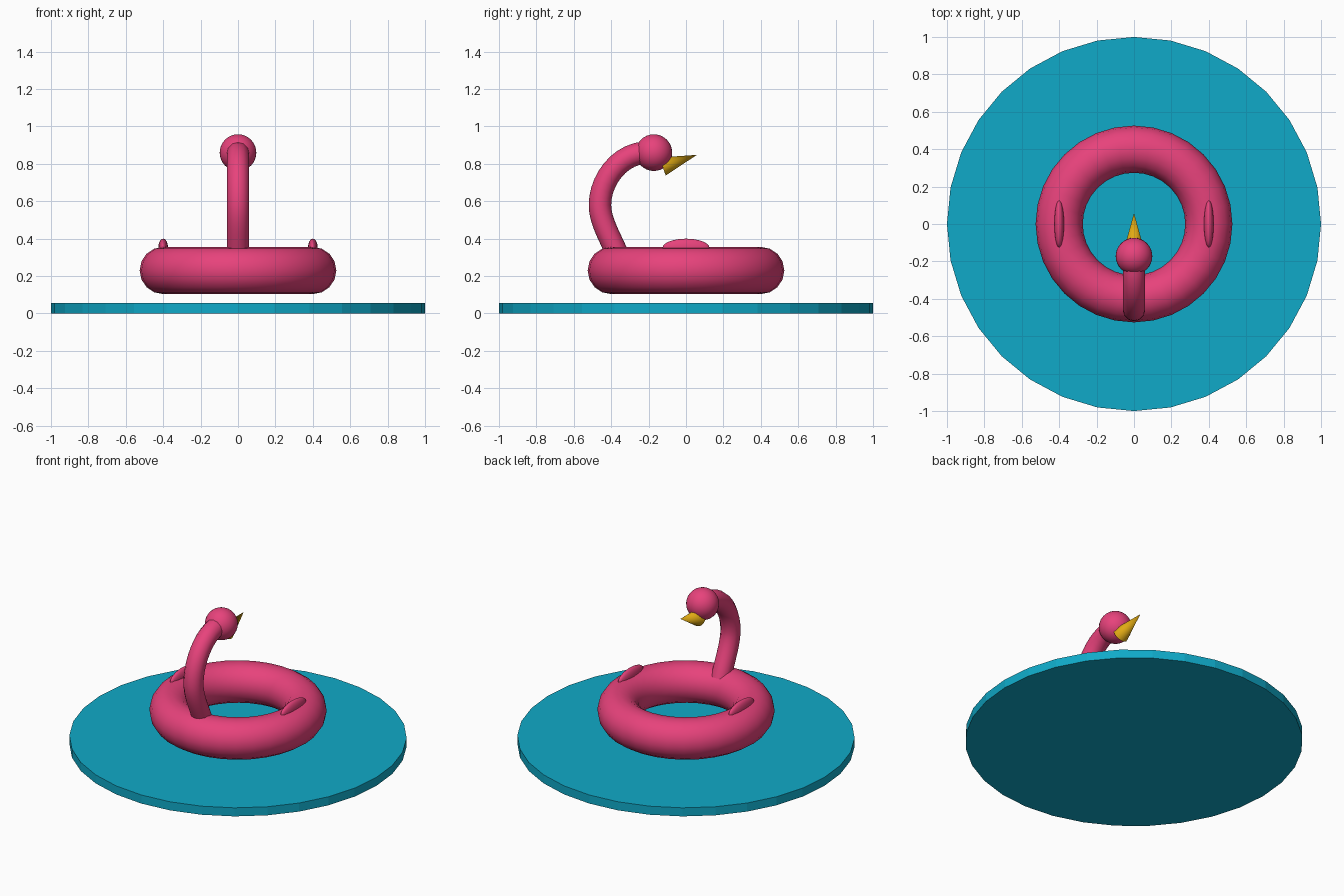
import bpy, math
from mathutils import Vector

if "Cube" in bpy.data.objects:
    bpy.data.objects.remove(bpy.data.objects["Cube"])


def make_material(name, rgb):
    mat = bpy.data.materials.new(name)
    mat.use_nodes = True
    mat.diffuse_color = (*rgb, 1)
    mat.node_tree.nodes["Principled BSDF"].inputs["Base Color"].default_value = (*rgb, 1)
    return mat


pink = make_material("pink", (0.80, 0.055, 0.20))
blue = make_material("water_blue", (0.005, 0.40, 0.58))
yellow = make_material("beak_yellow", (0.74, 0.40, 0.007))


def finish(name, mat, angle=60):
    obj = bpy.context.object
    obj.name = name
    obj.data.materials.append(mat)
    bpy.ops.object.transform_apply(location=False, rotation=True, scale=True)
    bpy.ops.object.shade_smooth_by_angle(angle=math.radians(angle))
    return obj


# Water disc
bpy.ops.mesh.primitive_cylinder_add(vertices=32, radius=1, depth=0.056, location=(0, 0, 0.028))
finish("water_disc", blue, 5)

# Inflatable ring
bpy.ops.mesh.primitive_torus_add(major_radius=0.4, minor_radius=0.126, major_segments=32,
                                 minor_segments=16, location=(0, 0, 0.23))
finish("float_ring", pink)

# Wings
for side, x in (("left", 0.4), ("right", -0.4)):
    bpy.ops.mesh.primitive_uv_sphere_add(segments=24, ring_count=16, radius=1, location=(x, 0, 0.35))
    bpy.context.object.scale = (0.026, 0.126, 0.05)
    finish(side + "_wing", pink)

# Curved neck: point, incoming handle, outgoing handle as (y, z)
path = [((-0.36, 0.30), (-0.34, 0.25), (-0.40, 0.40)),
        ((-0.46, 0.58), (-0.46, 0.49), (-0.46, 0.71)),
        ((-0.22, 0.86), (-0.36, 0.85), (-0.18, 0.86))]
curve = bpy.data.curves.new("neck", "CURVE")
curve.dimensions = "3D"
curve.bevel_depth = 0.06
curve.bevel_resolution = 4
curve.resolution_u = 10
curve.use_fill_caps = True
spline = curve.splines.new("BEZIER")
spline.bezier_points.add(len(path) - 1)
for point, (co, before, after) in zip(spline.bezier_points, path):
    point.co = (0, *co)
    point.handle_left = (0, *before)
    point.handle_right = (0, *after)
neck = bpy.data.objects.new("neck", curve)
bpy.context.collection.objects.link(neck)
bpy.ops.object.select_all(action="DESELECT")
neck.select_set(True)
bpy.context.view_layer.objects.active = neck
bpy.ops.object.convert(target="MESH")
finish("neck", pink)

# Head
bpy.ops.mesh.primitive_uv_sphere_add(segments=32, ring_count=16, radius=0.098, location=(0, -0.172, 0.86))
finish("head", pink)

# Beak
tip, base = Vector((0, 0.058, 0.848)), Vector((0, -0.125, 0.786))
axis = tip - base
bpy.ops.mesh.primitive_cone_add(vertices=16, radius1=0.051, radius2=0, depth=axis.length,
                                location=(tip + base) / 2,
                                rotation=axis.to_track_quat("Z", "Y").to_euler())
finish("beak", yellow)
